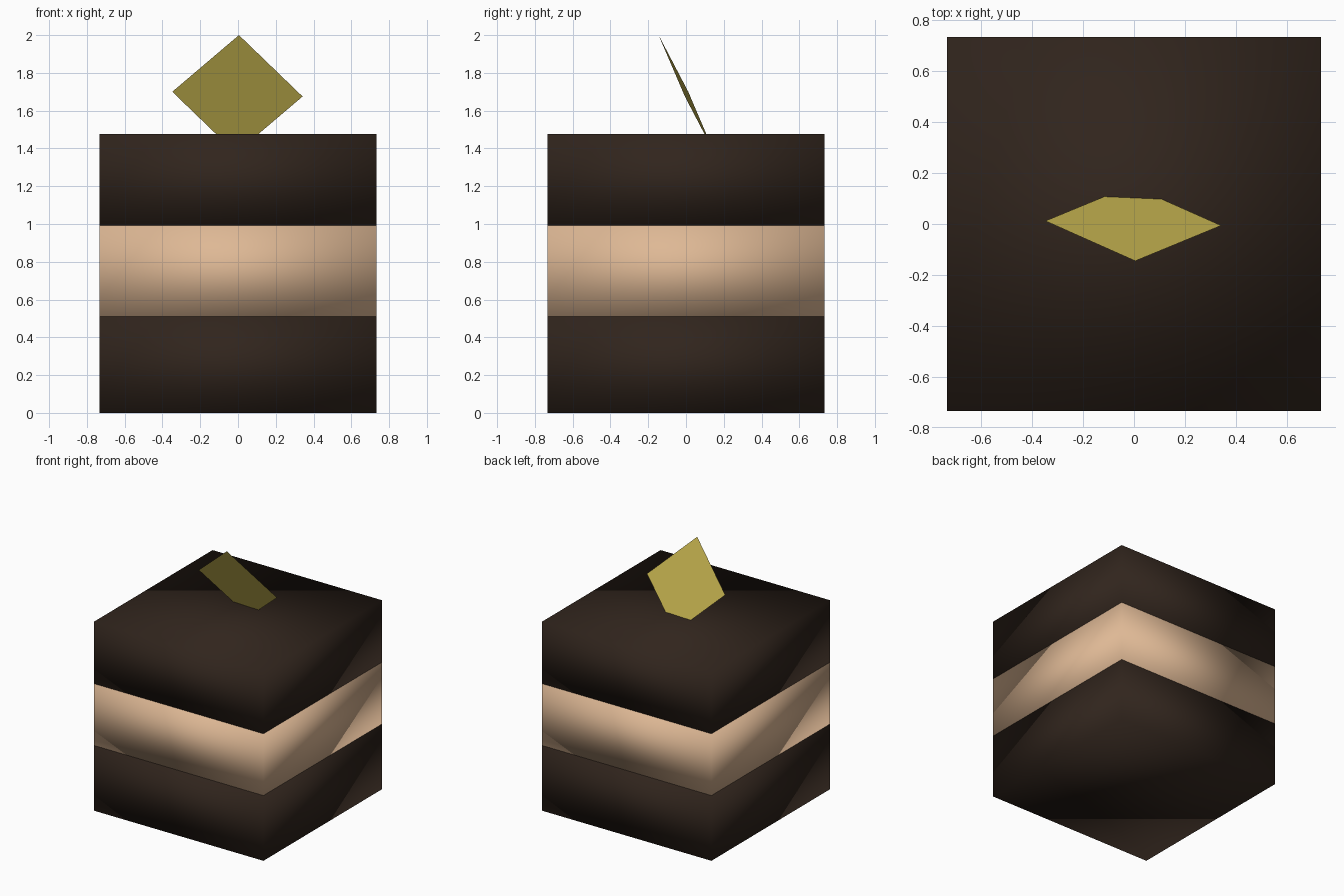
import bpy
from mathutils import Vector

if "Cube" in bpy.data.objects:
    bpy.data.objects.remove(bpy.data.objects["Cube"])


def material(name, rgb):
    m = bpy.data.materials.new(name)
    m.diffuse_color = (*rgb, 1)
    m.use_nodes = True
    m.node_tree.nodes["Principled BSDF"].inputs["Base Color"].default_value = m.diffuse_color
    return m


chocolate = material("chocolate", (0.03, 0.018, 0.012))
cream = material("cream", (0.73, 0.48, 0.30))
gold = material("gold", (0.56, 0.45, 0.08))

SIDE = 1.466


def layer(name, z0, z1, mat):
    bpy.ops.mesh.primitive_cube_add(size=1, location=(0, 0, (z0 + z1) / 2))
    ob = bpy.context.object
    ob.name = name
    ob.scale = (SIDE, SIDE, z1 - z0)
    bpy.ops.object.transform_apply(location=False, rotation=False, scale=True)
    bpy.ops.object.shade_smooth()  # soft shading across the corners
    ob.data.materials.append(mat)


# Three stacked square cake layers
layer("bottom_layer", 0, 0.51, chocolate)
layer("cream_layer", 0.51, 0.993, cream)
layer("top_layer", 0.993, 1.477, chocolate)

# Thin square leaf standing on a corner, leaning forward, tip sunk in the cake
top = Vector((0.005, -0.145, 2.0))
left = Vector((-0.348, 0.012, 1.70))
right = Vector((0.342, -0.006, 1.675))
bottom = left + right - top
mesh = bpy.data.meshes.new("gold_leaf")
mesh.from_pydata([top, right, bottom, left], [], [(0, 1, 2, 3)])
mesh.flip_normals()
mesh.materials.append(gold)
leaf = bpy.data.objects.new("gold_leaf", mesh)
bpy.context.collection.objects.link(leaf)
